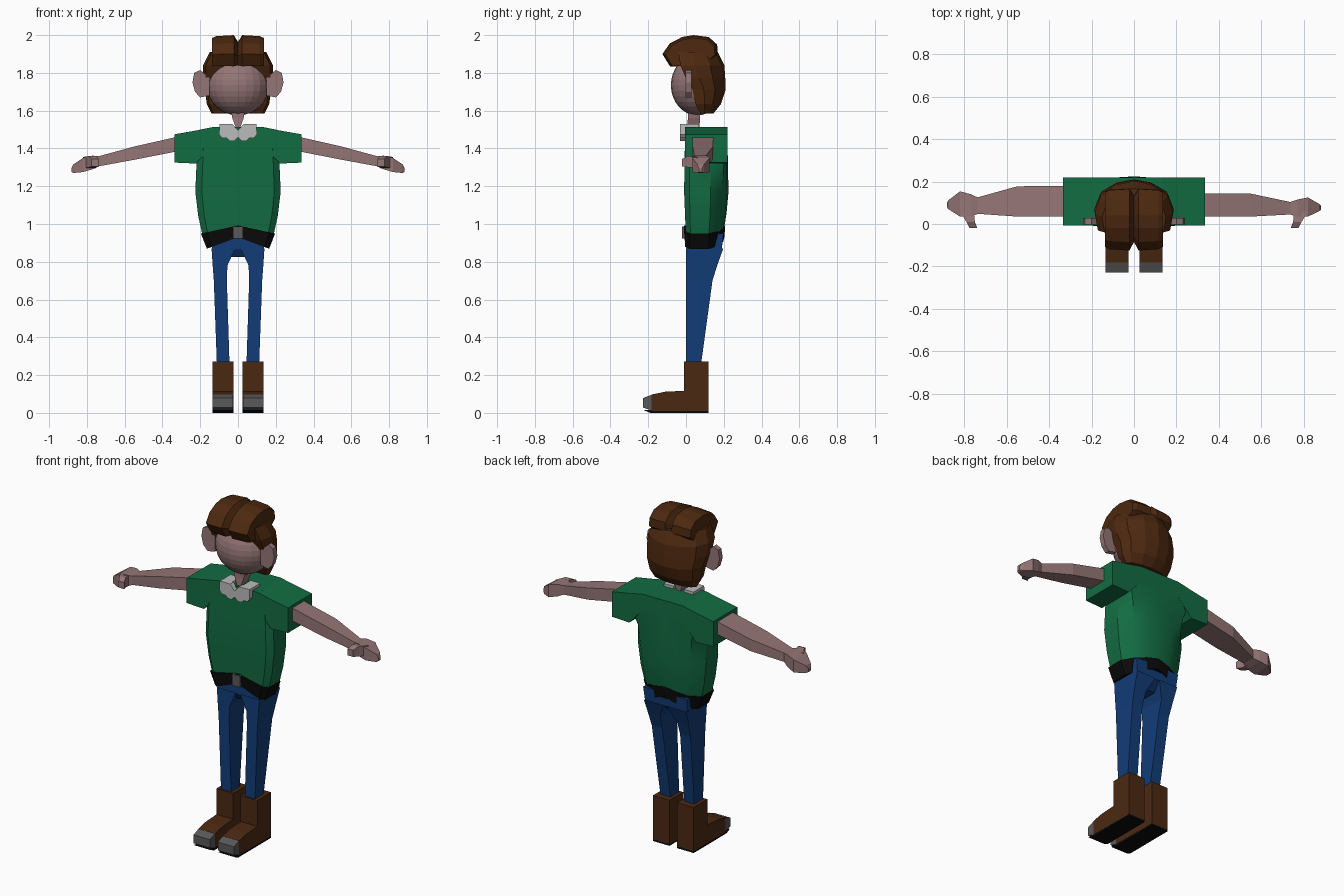
import bpy, bmesh, math
from mathutils import Matrix

if "Cube" in bpy.data.objects:
    bpy.data.objects.remove(bpy.data.objects["Cube"])


def material(name, r, g, b):
    m = bpy.data.materials.new(name)
    m.diffuse_color = (r, g, b, 1)
    m.use_nodes = True
    m.node_tree.nodes["Principled BSDF"].inputs["Base Color"].default_value = m.diffuse_color
    return m


SKIN = material("skin", .30, .18, .18)
GREEN = material("shirt green", .006, .15, .055)
BLUE = material("denim blue", .006, .046, .19)
BROWN = material("hair brown", .075, .022, .005)
LEATHER = material("boot brown", .07, .022, .006)
BLACK = material("black", .003, .003, .003)
WHITE = material("collar white", .50, .50, .50)
GREY = material("metal grey", .10, .10, .10)


def finish(bm, name, mat, smooth=0):
    bmesh.ops.recalc_face_normals(bm, faces=bm.faces)
    me = bpy.data.meshes.new(name)
    bm.to_mesh(me)
    bm.free()
    me.materials.append(mat)
    ob = bpy.data.objects.new(name, me)
    bpy.context.collection.objects.link(ob)
    if smooth:
        bpy.ops.object.select_all(action='DESELECT')
        ob.select_set(True)
        bpy.context.view_layer.objects.active = ob
        bpy.ops.object.shade_smooth_by_angle(angle=math.radians(smooth))
    return ob


def loft(name, rings, mat, smooth=0):
    """Skin a run of equal-length rings and cap both ends."""
    bm = bmesh.new()
    vs = [[bm.verts.new(p) for p in r] for r in rings]
    n = len(vs[0])
    for a, b in zip(vs, vs[1:]):
        for i in range(n):
            j = (i + 1) % n
            bm.faces.new((a[i], a[j], b[j], b[i]))
    bm.faces.new(vs[0])
    bm.faces.new(vs[-1])
    return finish(bm, name, mat, smooth)


def rect_z(x0, x1, y0, y1, z):
    return [(x0, y0, z), (x1, y0, z), (x1, y1, z), (x0, y1, z)]


def rect_x(x, y0, y1, z0, z1):
    return [(x, y0, z0), (x, y1, z0), (x, y1, z1), (x, y0, z1)]


def box(name, x0, x1, y0, y1, z0, z1, mat):
    return loft(name, [rect_z(x0, x1, y0, y1, z0), rect_z(x0, x1, y0, y1, z1)], mat)


def mirrored_ring(half, z, arch=0):
    """Close a half outline across x = 0; arch lowers the sides."""
    full = half + [(-x, y) for x, y in reversed(half[1:-1])]
    return [(x, y, z - arch * abs(x)) for x, y in full]


def torso(w, y0, y1, z, arch=0, square=0):
    d = y1 - y0
    k = .72 + .28 * square
    return mirrored_ring([(0, y0), (w * .85, y0), (w, y0 + d * .12), (w, y0 + d * .6),
                          (w * k, y0 + d * (.86 + .14 * square)),
                          (w * .38, y0 + d * (.97 + .03 * square)), (0, y1)], z, arch)


# Shirt body, shoulder yoke with sleeves
loft("shirt", [torso(.185, 0, .2, .965, .2), torso(.21, -.005, .215, 1.06, .1),
               torso(.226, -.01, .225, 1.17), torso(.22, -.008, .222, 1.31, 0, .3),
               torso(.215, -.006, .22, 1.42, 0, 1), torso(.14, -.005, .218, 1.512, 0, 1)],
     GREEN, 35)
loft("sleeves", [rect_x(-.335, -.006, .22, 1.325, 1.475), rect_x(-.222, -.006, .22, 1.32, 1.495),
                 rect_x(-.13, -.006, .22, 1.42, 1.514), rect_x(.13, -.006, .22, 1.42, 1.514),
                 rect_x(.222, -.006, .22, 1.32, 1.495), rect_x(.335, -.006, .22, 1.325, 1.475)],
     GREEN)

# Belt and buckle
loft("belt", [torso(.165, -.004, .203, .93, .37), torso(.196, -.01, .208, .992, .22)], BLACK)
box("buckle", -.026, .026, -.02, 0, .922, .988, GREY)

# Jeans hips
loft("jeans_hips", [rect_z(-.05, .05, .03, .13, .825), rect_z(-.138, .138, .002, .19, .868),
                    rect_z(-.145, .145, .002, .198, .95)], BLUE)

# Neck
loft("neck", [rect_z(-.008, .008, .005, .07, 1.5), rect_z(-.03, .03, .01, .075, 1.56),
              rect_z(-.04, .04, .01, .075, 1.62)], SKIN)

# Head
bm = bmesh.new()
bmesh.ops.create_uvsphere(bm, u_segments=24, v_segments=16, radius=1, matrix=(
    Matrix.Translation((0, .06, 1.735)) @ Matrix.Diagonal((.166, .14, .16, 1))))
finish(bm, "head", SKIN)


# Back of the hair
def hair_ring(w, front, back, z):
    d = back - front
    return mirrored_ring([(0, front), (w * .92, front), (w, front + d * .35), (w * .86, front + d * .68),
                          (w * .45, front + d * .92), (0, back)], z)


loft("hair_back", [hair_ring(.14, .075, .145, 1.585), hair_ring(.165, .05, .185, 1.635),
                   hair_ring(.176, .035, .21, 1.71), hair_ring(.186, .0, .208, 1.77),
                   hair_ring(.185, -.03, .203, 1.84), hair_ring(.15, -.04, .168, 1.91)], BROWN)

# Swept top of the hair with a centre parting
TOP = [(-.085, 1.835), (-.125, 1.9), (-.085, 1.957), (-.02, 1.99), (.04, 2.0), (.12, 1.99),
       (.165, 1.95), (.168, 1.9), (.1, 1.84), (-.03, 1.835)]


def hair_slice(x, s):
    return [(x, .03 + (y - .03) * s, 1.86 + (z - 1.86) * s) for y, z in TOP]


loft("hair_top", [hair_slice(x, s) for x, s in
                  ((-.137, .89), (-.115, .96), (-.022, 1), (0, .74), (.022, 1), (.115, .96), (.137, .89))],
     BROWN)

# Paired parts; the left arm is a little thicker than the right
BOOT = [(.12, .01), (.12, .272), (-.01, .272), (-.01, .117), (-.11, .112), (-.182, .097), (-.182, .01)]
TOE = [(-.18, .012), (-.18, .097), (-.228, .078), (-.228, .028)]
EAR = [(.15, 1.77), (.17, 1.79), (.2, 1.815), (.232, 1.8), (.241, 1.75), (.228, 1.7), (.2, 1.67), (.15, 1.68)]
COLLAR = [(0, 1.495), (.03, 1.53), (.098, 1.53), (.1, 1.475), (.085, 1.455), (.06, 1.455),
          (.045, 1.44), (.02, 1.44), (0, 1.46)]

for side, s, thick in (("right", 1, 1), ("left", -1, 1.32)):
    # Leg
    loft(side + "_leg", [rect_z(s * a, s * b, 0, c, z) for a, b, c, z in
                         ((.045, .112, .08, .26), (.059, .128, .14, .7),
                          (.056, .134, .165, .78), (.015, .14, .197, .87))], BLUE)
    # Boot, toe cap and sole
    loft(side + "_boot", [[(s * x, y, z) for y, z in BOOT] for x in (.025, .135)], LEATHER)
    loft(side + "_toe_cap", [[(s * x, y, z) for y, z in TOE] for x in (.026, .134)], GREY)
    loft(side + "_sole", [rect_z(s * .025, s * .135, -.19, .12, 0),
                          rect_z(s * .025, s * .135, -.222, .12, .014)], BLACK)

    # Arm and hand
    def arm_ring(x, y0, y1, z0, z1):
        y0, y1 = (.035 + (y - .035) * thick if y > .035 else y for y in (y0, y1))
        return rect_x(s * x, y0, y1, z0, z1)

    loft(side + "_arm", [arm_ring(.32, .035, .145, 1.385, 1.462), arm_ring(.55, .035, .143, 1.34, 1.41),
                         arm_ring(.74, .045, .103, 1.305, 1.358)], SKIN)
    loft(side + "_hand", [arm_ring(.735, .045, .103, 1.305, 1.358), arm_ring(.77, .035, .115, 1.29, 1.362),
                          arm_ring(.82, .035, .125, 1.275, 1.35), arm_ring(.872, .06, .095, 1.27, 1.315),
                          arm_ring(.882, .068, .085, 1.275, 1.295)], SKIN)
    # Thumb
    loft(side + "_thumb", [[(s * x, y, z) for x, z in ((a, c), (b, c), (b, d), (a, d))]
                           for y, a, b, c, d in ((.06, .755, .82, 1.295, 1.355), (.01, .75, .79, 1.3, 1.36),
                                                 (-.02, .738, .775, 1.305, 1.345))], SKIN)
    # Ear
    loft(side + "_ear", [[(s * x, y, z) for x, z in EAR] for y in (-.002, .028)], SKIN)
    # Collar flap and band behind the neck
    loft(side + "_collar_flap", [[(s * x, y, z) for x, z in COLLAR] for y in (-.032, .0)], WHITE)
    box(side + "_collar_band", s * .035, s * .098, -.01, .07, 1.5, 1.53, WHITE)
